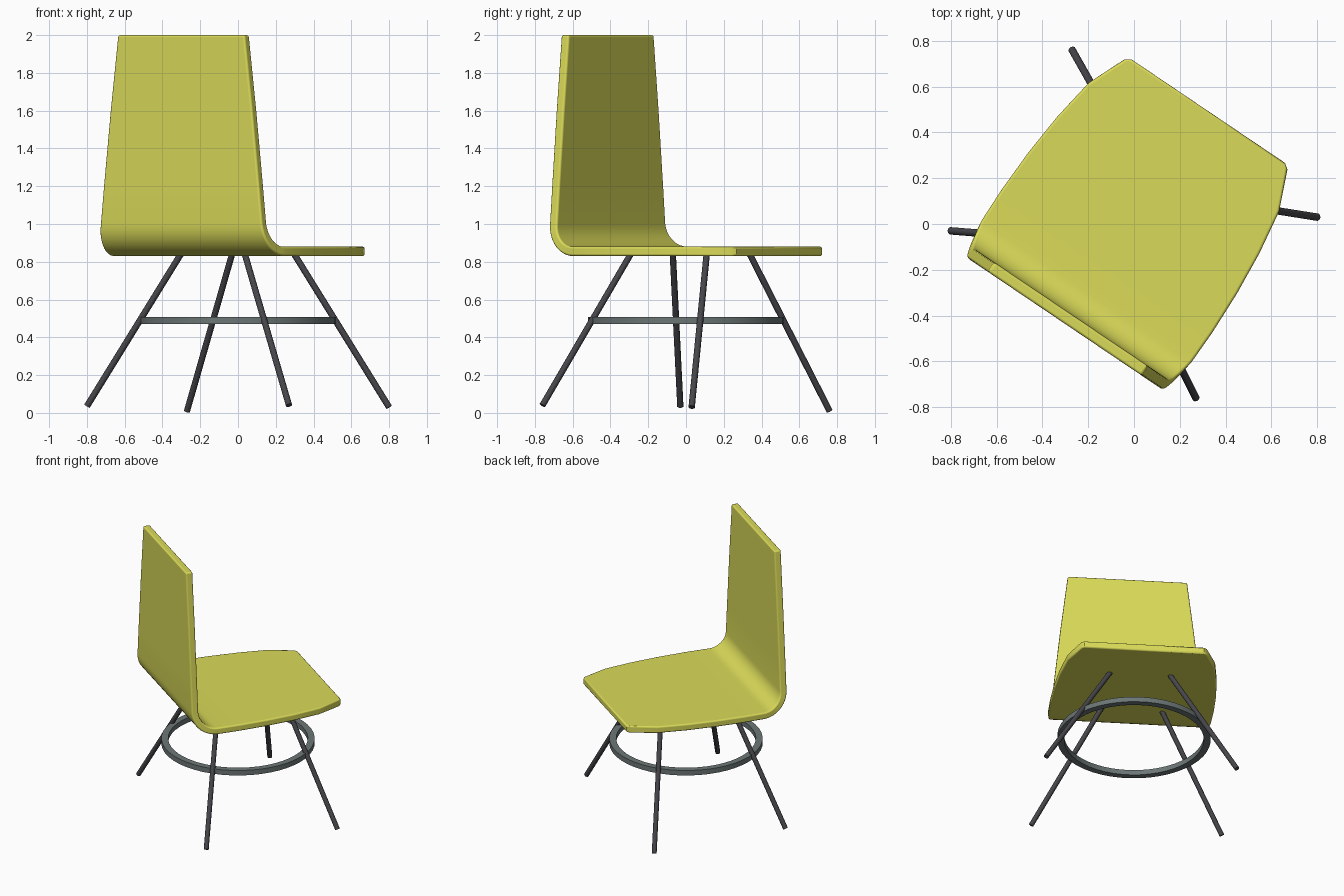
import bpy, bmesh, math
from mathutils import Vector

if "Cube" in bpy.data.objects:
    bpy.data.objects.remove(bpy.data.objects["Cube"])


def material(name, rgb):
    m = bpy.data.materials.new(name)
    m.diffuse_color = (*rgb, 1)
    m.use_nodes = True
    m.node_tree.nodes["Principled BSDF"].inputs["Base Color"].default_value = m.diffuse_color
    return m


def smooth(ob, angle=35):
    bpy.ops.object.select_all(action='DESELECT')
    ob.select_set(True)
    bpy.context.view_layer.objects.active = ob
    bpy.ops.object.shade_smooth_by_angle(angle=math.radians(angle))


def add_object(name, bm, mat):
    bmesh.ops.recalc_face_normals(bm, faces=bm.faces)
    me = bpy.data.meshes.new(name)
    bm.to_mesh(me)
    bm.free()
    ob = bpy.data.objects.new(name, me)
    bpy.context.collection.objects.link(ob)
    me.materials.append(mat)
    return ob


yellow = material("yellow_shell", (0.7, 0.7, 0.1))
dark = material("dark_metal", (0.06, 0.06, 0.07))
grey = material("grey_metal", (0.15, 0.18, 0.18))

# Shell: underside/back path as (depth, height, half width), front edge to top edge
path = [(0.59, 0.83, 0.405), (0.572, 0.83, 0.43), (0.4, 0.83, 0.502),
        (0.2, 0.83, 0.533), (0.0, 0.83, 0.55), (-0.2, 0.83, 0.556)]
for i in range(10):
    a = math.radians(10 * i)
    path.append((-0.36 - 0.17 * math.sin(a), 1.0 - 0.17 * math.cos(a),
                 0.553 - 0.037 * i / 9))
path += [(-0.53, 1.2, 0.496), (-0.53, 1.6, 0.453), (-0.53, 2.0, 0.405)]

THICK = 0.05
bm = bmesh.new()
rings = []
for i, (v, z, w) in enumerate(path):
    p, q = path[max(i - 1, 0)], path[min(i + 1, len(path) - 1)]
    t = Vector((q[0] - p[0], q[1] - p[1])).normalized()
    iv, iz = v + t.y * THICK, z - t.x * THICK
    rings.append([bm.verts.new(c) for c in
                  ((-w, v, z), (w, v, z), (w, iv, iz), (-w, iv, iz))])
for r, s in zip(rings, rings[1:]):
    for k in range(4):
        bm.faces.new((r[k], r[(k + 1) % 4], s[(k + 1) % 4], s[k]))
bm.faces.new(rings[0])
bm.faces.new(rings[-1])
shell = add_object("seat_shell", bm, yellow)
shell.rotation_euler.z = math.radians(-34)
shell.location = (-0.006, 0.004, 0)
smooth(shell)
bev = shell.modifiers.new("rounded_rim", 'BEVEL')
bev.width = 0.012
bev.segments = 3
bev.limit_method = 'ANGLE'
bev.angle_limit = math.radians(50)
bev.harden_normals = True


# Splayed legs: foot to seat underside
def leg(name, foot, top):
    a, b = Vector(foot), Vector(top)
    d = b - a
    bpy.ops.mesh.primitive_cylinder_add(vertices=10, radius=0.017,
                                        depth=d.length, location=(a + b) / 2)
    ob = bpy.context.object
    ob.name = name
    ob.rotation_euler = d.to_track_quat('Z', 'Y').to_euler()
    ob.data.materials.append(dark)
    smooth(ob, 45)


leg("left_leg", (-0.80, -0.03, 0.035), (-0.30, -0.07, 0.845))
leg("back_leg", (-0.27, 0.76, 0.01), (-0.03, 0.335, 0.845))
leg("right_leg", (0.80, 0.03, 0.03), (0.295, 0.11, 0.845))
leg("front_leg", (0.27, -0.76, 0.04), (0.035, -0.29, 0.845))

# Footrest ring: rectangular section spun round the centre
bm = bmesh.new()
N = 48
section = ((0.472, 0.47), (0.518, 0.47), (0.518, 0.507), (0.472, 0.507))
loops = []
for i in range(N):
    a = 2 * math.pi * i / N
    loops.append([bm.verts.new((r * math.cos(a), r * math.sin(a), z)) for r, z in section])
for i in range(N):
    r, s = loops[i], loops[(i + 1) % N]
    for k in range(4):
        bm.faces.new((r[k], r[(k + 1) % 4], s[(k + 1) % 4], s[k]))
smooth(add_object("foot_ring", bm, grey))
